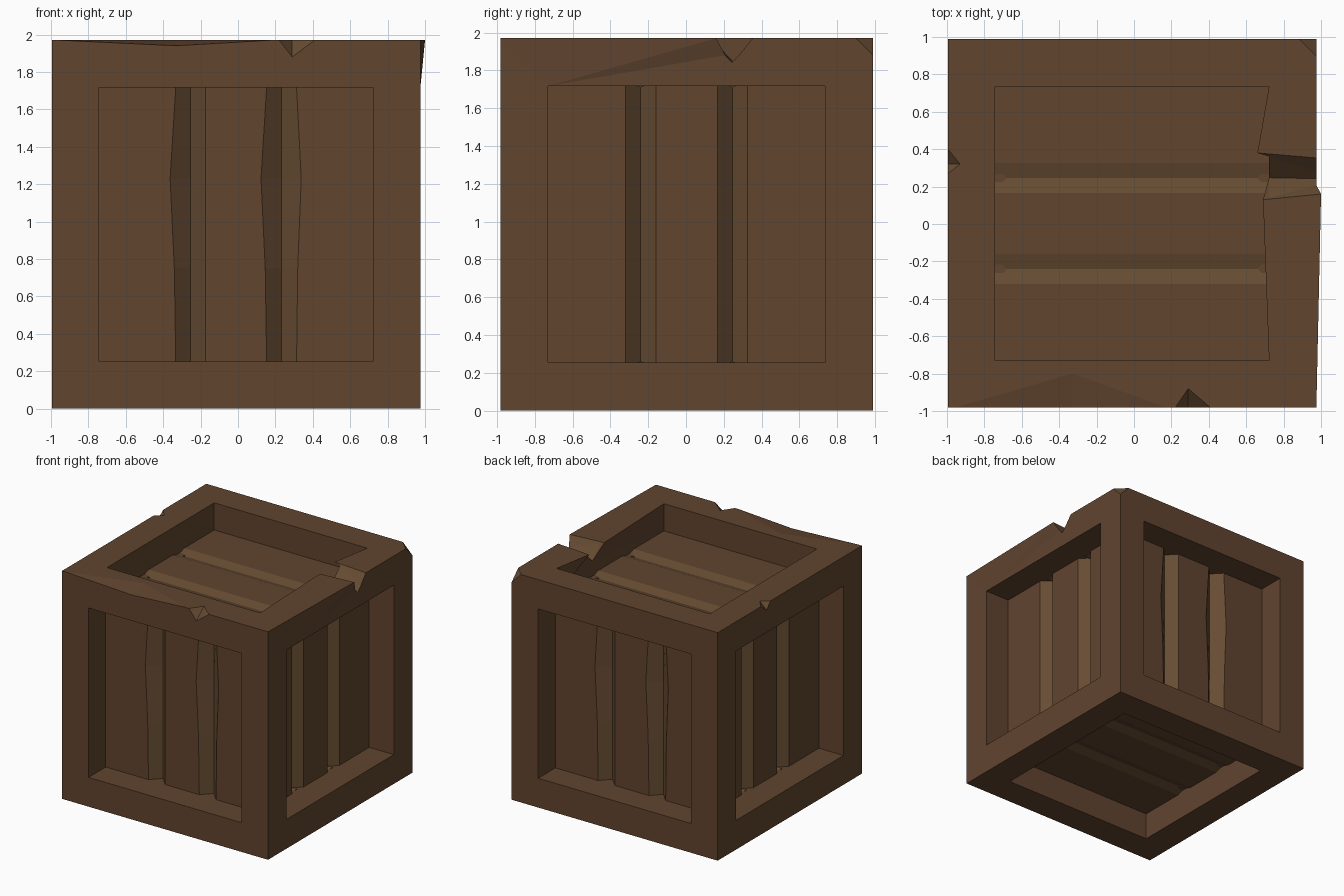
import bpy, bmesh
from mathutils import Vector, Matrix

if "Cube" in bpy.data.objects:
    bpy.data.objects.remove(bpy.data.objects["Cube"])

H = 0.985                      # half size of the crate
C = Vector((-0.01, 0.003, H))  # crate centre
OPEN, CORE = 0.732, 0.75       # half opening of a frame, distance of planks from centre


def material(name, rgb):
    m = bpy.data.materials.new(name)
    m.diffuse_color = (*rgb, 1)
    m.use_nodes = True
    m.node_tree.nodes["Principled BSDF"].inputs["Base Color"].default_value = m.diffuse_color
    return m


wood = material("brown wood", (0.119, 0.058, 0.028))
bare = material("bare wood", (0.134, 0.072, 0.033))


def add_object(name, bm):
    me = bpy.data.meshes.new(name)
    bm.to_mesh(me)
    bm.free()
    me.materials.append(wood)
    me.materials.append(bare)
    ob = bpy.data.objects.new(name, me)
    bpy.context.collection.objects.link(ob)
    return ob


# Frame: solid cube with a sunken square in every side
bm = bmesh.new()
bmesh.ops.create_cube(bm, size=2 * H, matrix=Matrix.Translation(C))
sides = bm.faces[:]
bmesh.ops.inset_individual(bm, faces=sides, thickness=H - OPEN, use_even_offset=True)
for f in bmesh.ops.extrude_discrete_faces(bm, faces=sides)["faces"]:
    f.normal_update()
    bmesh.ops.translate(bm, verts=f.verts, vec=-f.normal * (H - CORE))
bmesh.ops.recalc_face_normals(bm, faces=bm.faces)
frame = add_object("crate_frame", bm)

# Chips knocked out of the frame edges
x0, x1, y0, y1, top = C.x - H, C.x + H, C.y - H, C.y + H, 2 * H
chips = [
    # front edge: long shallow wear and small chip
    [(-0.96, y0, top), (0.18, y0, top), (-0.33, y0, 1.94), (-0.33, -0.8, top), (-0.33, -1.1, 2.1)],
    [(0.22, y0, top), (0.41, y0, top), (0.29, y0, 1.88), (0.29, -0.88, top), (0.29, -1.1, 2.1)],
    # left edge
    [(x0, 0.27, top), (x0, 0.40, top), (x0, 0.32, 1.91), (-0.93, 0.32, top), (-1.1, 0.32, 2.1)],
    # back right corner
    [(x1 - 0.09, y1, top), (x1, y1 - 0.09, top), (x1, y1, top - 0.09), (1.1, 1.1, 2.1)],
    # deep notch across the right rail
    [(0.6, 0.11, 2.0), (0.6, 0.40, 2.0), (0.6, 0.25, 1.85),
     (1.1, 0.14, 2.0), (1.1, 0.37, 2.0), (1.1, 0.24, 1.84)],
]
for n, pts in enumerate(chips):
    bm = bmesh.new()
    for p in pts:
        bm.verts.new(p)
    bmesh.ops.convex_hull(bm, input=bm.verts)
    bmesh.ops.recalc_face_normals(bm, faces=bm.faces)
    for f in bm.faces:
        f.material_index = int(n > 0)
    cutter = add_object(f"chip_cutter_{n}", bm)
    cutter.hide_render = True
    mod = frame.modifiers.new("chip", "BOOLEAN")
    mod.operation, mod.object, mod.solver = "DIFFERENCE", cutter, "EXACT"

result = bpy.data.meshes.new_from_object(
    frame.evaluated_get(bpy.context.evaluated_depsgraph_get()))
frame.modifiers.clear()
frame.data = result
for ob in [o for o in bpy.data.objects if o.name.startswith("chip_cutter")]:
    bpy.data.objects.remove(ob)

# Open the recess floors and bend the edges next to the notch
bm = bmesh.new()
bm.from_mesh(result)
floors = [f for f in bm.faces if abs((f.calc_center_median() - C).length - CORE) < 0.01
          and abs(f.normal.dot(f.calc_center_median() - C)) > 0.74]
bmesh.ops.delete(bm, geom=floors, context="FACES")
for near, goal in [((0.72, 0.38, top), (0.66, 0.38, top)),
                   ((0.72, 0.13, top), (0.69, 0.13, top)),
                   ((x1, 0.16, top), (1.0, 0.16, top))]:
    v = min(bm.verts, key=lambda v: (v.co - Vector(near)).length)
    if (v.co - Vector(near)).length < 0.06:
        v.co = goal
bmesh.ops.triangulate(bm, faces=[f for f in bm.faces if len(f.verts) > 4])
bm.to_mesh(result)
bm.free()

# Plank panels with two V grooves each
G, W = 0.243, 0.08
PROFILE = [(-OPEN, 0), (-G - W, 0), (-G, -1), (-G + W, 0),
           (G - W, 0), (G, -1), (G + W, 0), (OPEN, 0)]
WORN = [0, -0.03, 0, 0, -0.03, 0, 0.025, 0]


def panel(name, u, v, w, depth, worn=False):
    bm = bmesh.new()
    rows = []
    for h, k in [(-OPEN, 0), (-0.235, 0.25), (0.245, 1), (OPEN, 0)]:
        rows.append([bm.verts.new(C + u * (a + (WORN[i] * k if worn else 0)) + v * h
                                  + w * (CORE + d * depth))
                     for i, (a, d) in enumerate(PROFILE)])
    for r, s in zip(rows, rows[1:]):
        for i in range(7):
            f = bm.faces.new((r[i], r[i + 1], s[i + 1], s[i]))
            f.material_index = int(i in (1, 2, 4, 5))
    for i in (1, 4):  # close the groove ends
        b, t = rows[0], rows[-1]
        bm.faces.new((b[i], b[i + 2], b[i + 1]))
        bm.faces.new((t[i], t[i + 1], t[i + 2]))
    add_object(name, bm)


X, Y, Z = Vector((1, 0, 0)), Vector((0, 1, 0)), Vector((0, 0, 1))
panel("front_planks", X, Z, -Y, 0.085, True)
panel("back_planks", -X, Z, Y, 0.085, True)
panel("right_planks", Y, Z, X, 0.08)
panel("left_planks", -Y, Z, -X, 0.08)
panel("top_planks", Y, -X, Z, 0.025)
panel("bottom_planks", Y, X, -Z, 0.025)
